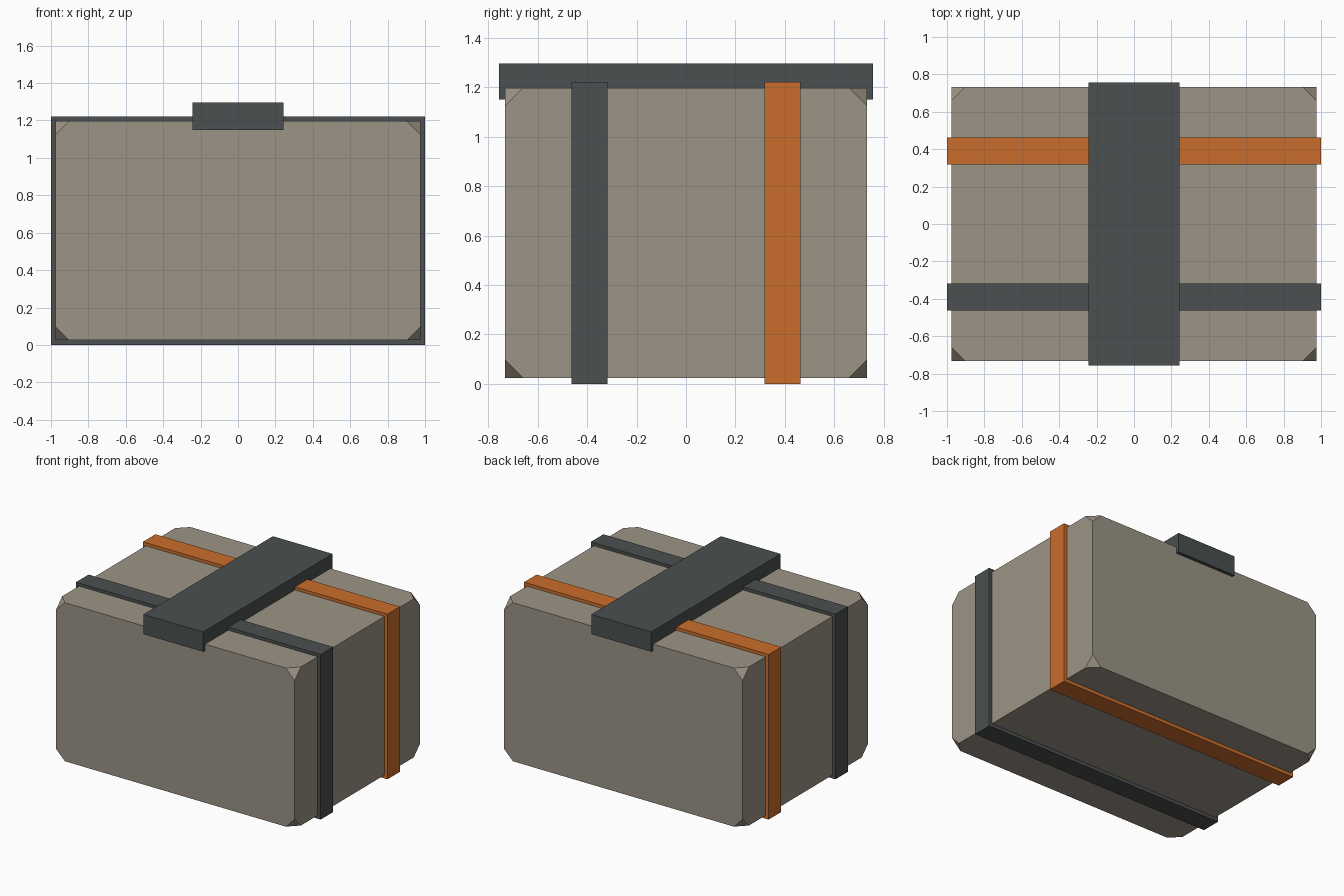
import bpy, bmesh
from mathutils import Vector

default_cube = bpy.data.objects.get("Cube")
if default_cube:
    bpy.data.objects.remove(default_cube, do_unlink=True)


def make_material(name, rgb):
    mat = bpy.data.materials.new(name)
    mat.use_nodes = True
    color = (*rgb, 1.0)
    mat.diffuse_color = color
    mat.node_tree.nodes["Principled BSDF"].inputs["Base Color"].default_value = color
    return mat


def make_box(name, low, high, mat, corner_cut=0.0):
    """Box between two opposite corners, optionally with its corners cut off."""
    low, high = Vector(low), Vector(high)
    center = (low + high) / 2
    bm = bmesh.new()
    bmesh.ops.create_cube(bm, size=1.0)
    bmesh.ops.scale(bm, vec=high - low, verts=bm.verts)
    if corner_cut:
        bmesh.ops.bevel(bm, geom=list(bm.verts), offset=corner_cut,
                        offset_type='OFFSET', segments=1, affect='VERTICES')
    bmesh.ops.recalc_face_normals(bm, faces=bm.faces)
    mesh = bpy.data.meshes.new(name)
    bm.to_mesh(mesh)
    bm.free()
    mesh.materials.append(mat)
    obj = bpy.data.objects.new(name, mesh)
    obj.location = center
    bpy.context.collection.objects.link(obj)
    return obj


taupe = make_material("taupe", (0.335, 0.296, 0.235))
charcoal = make_material("charcoal", (0.071, 0.080, 0.082))
orange = make_material("orange", (0.59, 0.155, 0.025))

# Main case with clipped corners
make_box("case_body", (-0.976, -0.732, 0.025), (0.976, 0.732, 1.197), taupe, 0.073)

# Bands wrapped around the case
for name, y, mat in (("front_strap", -0.39, charcoal), ("back_strap", 0.39, orange)):
    make_box(name, (-1, y - 0.073, 0), (1, y + 0.073, 1.22), mat)

# Wide bar across the lid
make_box("top_bar", (-0.244, -0.756, 1.15), (0.244, 0.756, 1.296), charcoal)
